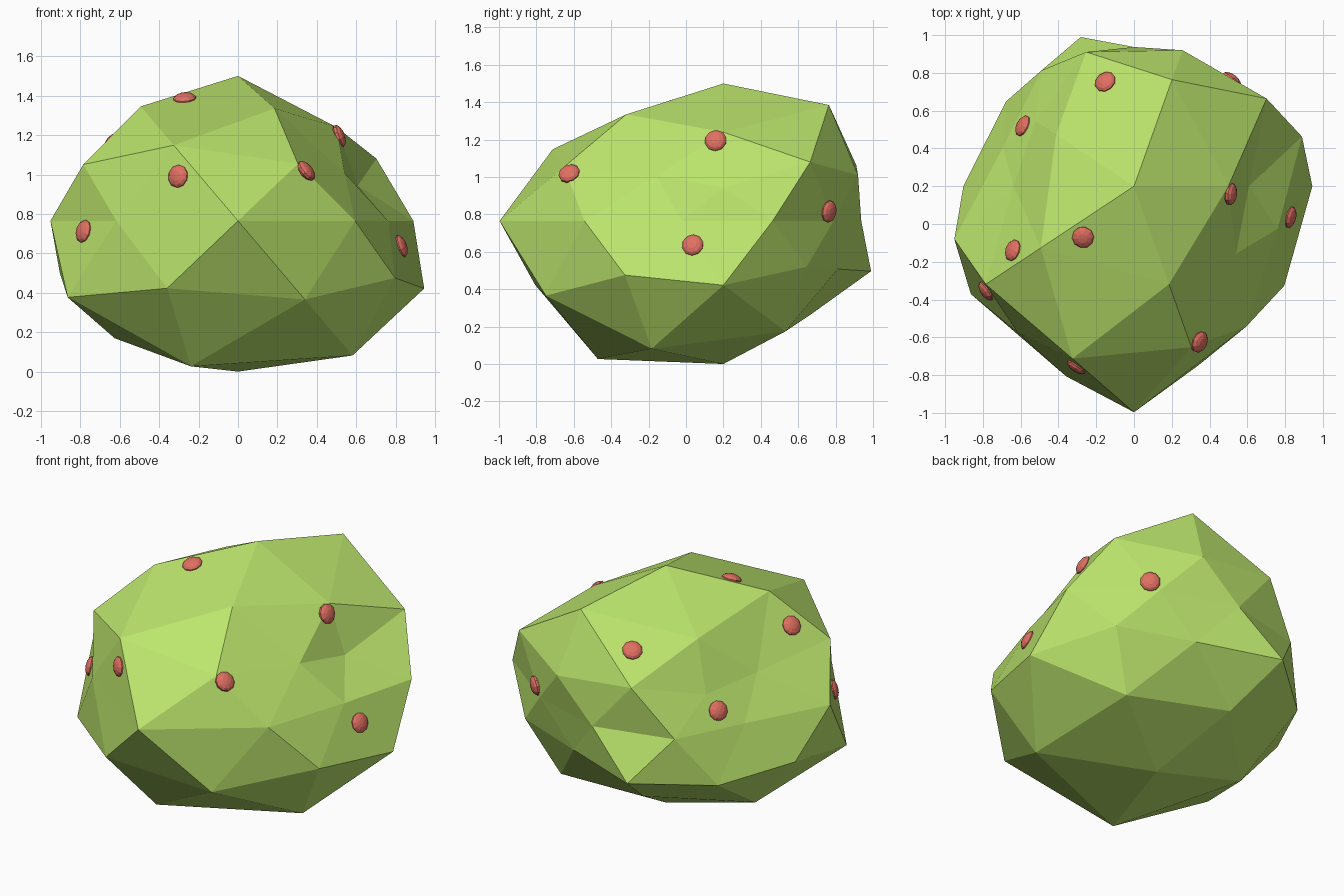
import bpy, bmesh, math
from mathutils import Vector, Matrix
from mathutils.bvhtree import BVHTree

if "Cube" in bpy.data.objects:
    bpy.data.objects.remove(bpy.data.objects["Cube"])


def material(name, color):
    m = bpy.data.materials.new(name)
    m.diffuse_color = color
    m.use_nodes = True
    m.node_tree.nodes["Principled BSDF"].inputs["Base Color"].default_value = m.diffuse_color
    return m


def add_object(name, bm, mat):
    mesh = bpy.data.meshes.new(name)
    bm.to_mesh(mesh)
    mesh.materials.append(mat)
    obj = bpy.data.objects.new(name, mesh)
    bpy.context.collection.objects.link(obj)
    return obj


green = material("leaf_green", (0.50, 0.78, 0.15, 1))
red = material("berry_red", (0.75, 0.16, 0.12, 1))

# Bush body: icosphere with each ring of vertices pushed in or out, then squashed
CENTRE = Vector((0, 0.2, 0.765))
SCALE = Vector((1, 0.91, 0.588))
RINGS = {  # unit height: radius per vertex, by rising azimuth
    -1.0: [1.30],
    -0.851: [1.18, 1.01, 1.19, 1.475, 1.365],
    -0.526: [1.11, 0.83, 0.985, 1.255, 1.29],
    -0.447: [0.93, 1.02, 1.01, 1.30, 1.10],
    0.0: [0.935, 0.80, 0.81, 0.833, 0.73, 1.0, 1.05, 1.315, 1.01, 0.80],
    0.447: [0.68, 0.93, 0.72, 1.085, 1.10],
    0.526: [1.02, 0.965, 0.75, 1.24, 0.785],
    0.851: [0.95, 1.24, 0.97, 1.16, 1.14],
    1.0: [1.25],
}
body = bmesh.new()
bmesh.ops.create_icosphere(body, subdivisions=2, radius=1)
rings = {z: [] for z in RINGS}
for v in body.verts:
    v.co.normalize()
    rings[min(RINGS, key=lambda z: abs(z - v.co.z))].append(v)
for z, verts in rings.items():
    verts.sort(key=lambda v: (math.atan2(v.co.y, v.co.x) + 0.05) % math.tau)
    for v, r in zip(verts, RINGS[z]):
        v.co = CENTRE + r * v.co * SCALE
body.normal_update()
tree = BVHTree.FromBMesh(body)
add_object("bush_body", body, green)

# Berries: flattened beads lying on the facets
BERRIES = [(-0.30, -0.75, 0.99), (0.335, -0.62, 1.01), (-0.775, -0.35, 0.71),
           (0.81, 0.04, 0.63), (0.50, 0.16, 1.19), (-0.27, -0.07, 1.385),
           (-0.15, 0.75, 1.21), (-0.57, 0.51, 0.85), (-0.64, -0.14, 1.16),
           (0.50, 0.74, 0.82)]
for i, p in enumerate(BERRIES):
    pos, normal, _, _ = tree.find_nearest(Vector(p))
    bm = bmesh.new()
    bmesh.ops.create_uvsphere(bm, u_segments=10, v_segments=7, radius=0.06)
    turn = normal.to_track_quat('Z', 'Y').to_matrix().to_4x4()
    bm.transform(Matrix.Translation(pos) @ turn @ Matrix.Diagonal((1, 1, 0.5, 1)))
    add_object(f"berry_{i + 1}", bm, red)
